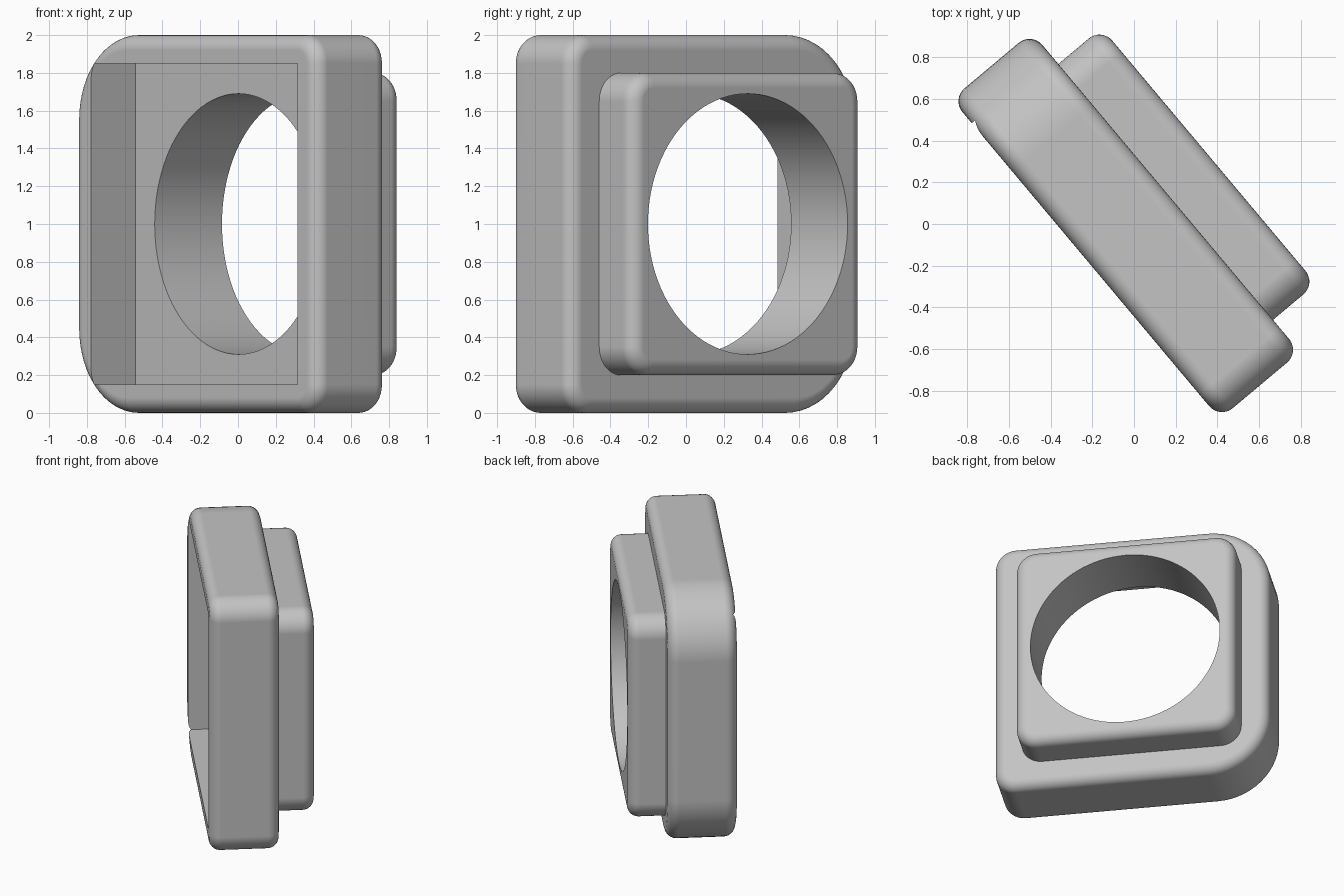
import bpy
import bmesh
from math import radians, cos, sin, pi

cube = bpy.data.objects.get("Cube")
if cube:
    bpy.data.objects.remove(cube, do_unlink=True)

TURN = radians(-50)      # the whole part is turned about the vertical
MID_X, MID_Z = -0.02, 1.0
FRONT, FLOOR, STEP, BACK = -0.285, 0.02, 0.215, 0.485

grey = bpy.data.materials.new("plain_grey")
grey.use_nodes = True
grey.diffuse_color = (0.55, 0.55, 0.55, 1)
grey.node_tree.nodes["Principled BSDF"].inputs["Base Color"].default_value = (0.55, 0.55, 0.55, 1)


def add_object(name, bm):
    mesh = bpy.data.meshes.new(name)
    bmesh.ops.recalc_face_normals(bm, faces=bm.faces)
    bm.to_mesh(mesh)
    bm.free()
    mesh.materials.append(grey)
    obj = bpy.data.objects.new(name, mesh)
    obj.rotation_euler.z = TURN
    bpy.context.collection.objects.link(obj)
    return obj


def rounded_outline(half, r_left, r_right, steps=14):
    """Square outline in x and z, with its own corner radius on each side."""
    points = []
    corners = [(1, 1, r_right), (-1, 1, r_left), (-1, -1, r_left), (1, -1, r_right)]
    for quarter, (sx, sz, r) in enumerate(corners):
        for i in range(steps + 1):
            a = (quarter + i / steps) * pi / 2
            points.append((MID_X + sx * (half - r) + r * cos(a),
                           MID_Z + sz * (half - r) + r * sin(a)))
    return points


def prism(name, outline, y0, y1, round_rims=(), radius=0.08):
    """Extrude an outline from y0 to y1 and round the chosen rims."""
    bm = bmesh.new()
    near = [bm.verts.new((x, y0, z)) for x, z in outline]
    far = [bm.verts.new((x, y1, z)) for x, z in outline]
    caps = {y0: bm.faces.new(near), y1: bm.faces.new(far)}
    n = len(outline)
    for i in range(n):
        j = (i + 1) % n
        bm.faces.new((near[i], near[j], far[j], far[i]))
    bmesh.ops.recalc_face_normals(bm, faces=bm.faces)
    rims = [e for y in round_rims for e in caps[y].edges]
    if rims:
        bmesh.ops.bevel(bm, geom=rims, offset=radius, offset_type='OFFSET',
                        segments=8, profile=0.5, affect='EDGES')
    return add_object(name, bm)


def cut(obj, cutter):
    mod = obj.modifiers.new("cut", 'BOOLEAN')
    mod.operation = 'DIFFERENCE'
    mod.solver = 'EXACT'
    mod.object = cutter
    with bpy.context.temp_override(object=obj, active_object=obj, selected_objects=[obj]):
        bpy.ops.object.modifier_apply(modifier=mod.name)


# Front housing with wide rounding on one side, and the smaller plate behind it
housing = prism("front_housing", rounded_outline(1.0, 0.45, 0.15), FRONT, STEP, (FRONT, STEP))
plate = prism("rear_plate", rounded_outline(0.8, 0.15, 0.15), STEP, BACK, (BACK,))

# Cutters: square front pocket and round through hole
half = 0.85
square = [(MID_X + sx * half, MID_Z + sz * half) for sx, sz in ((1, 1), (-1, 1), (-1, -1), (1, -1))]
circle = [(MID_X + 0.69 * cos(2 * pi * i / 96), MID_Z + 0.69 * sin(2 * pi * i / 96)) for i in range(96)]
pocket = prism("pocket_cutter", square, -0.6, FLOOR)
bore = prism("bore_cutter", circle, -0.7, 0.8)
bpy.context.view_layer.update()

cut(housing, pocket)
cut(housing, bore)
cut(plate, bore)
for helper in (pocket, bore):
    bpy.data.objects.remove(helper, do_unlink=True)

# Smooth roundings, crisp cut edges, flat broad faces
for obj in (housing, plate):
    bpy.ops.object.select_all(action='DESELECT')
    obj.select_set(True)
    bpy.context.view_layer.objects.active = obj
    bpy.ops.object.shade_smooth_by_angle(angle=radians(30))
    weighted = obj.modifiers.new("flat_faces", 'WEIGHTED_NORMAL')
    weighted.keep_sharp = True
